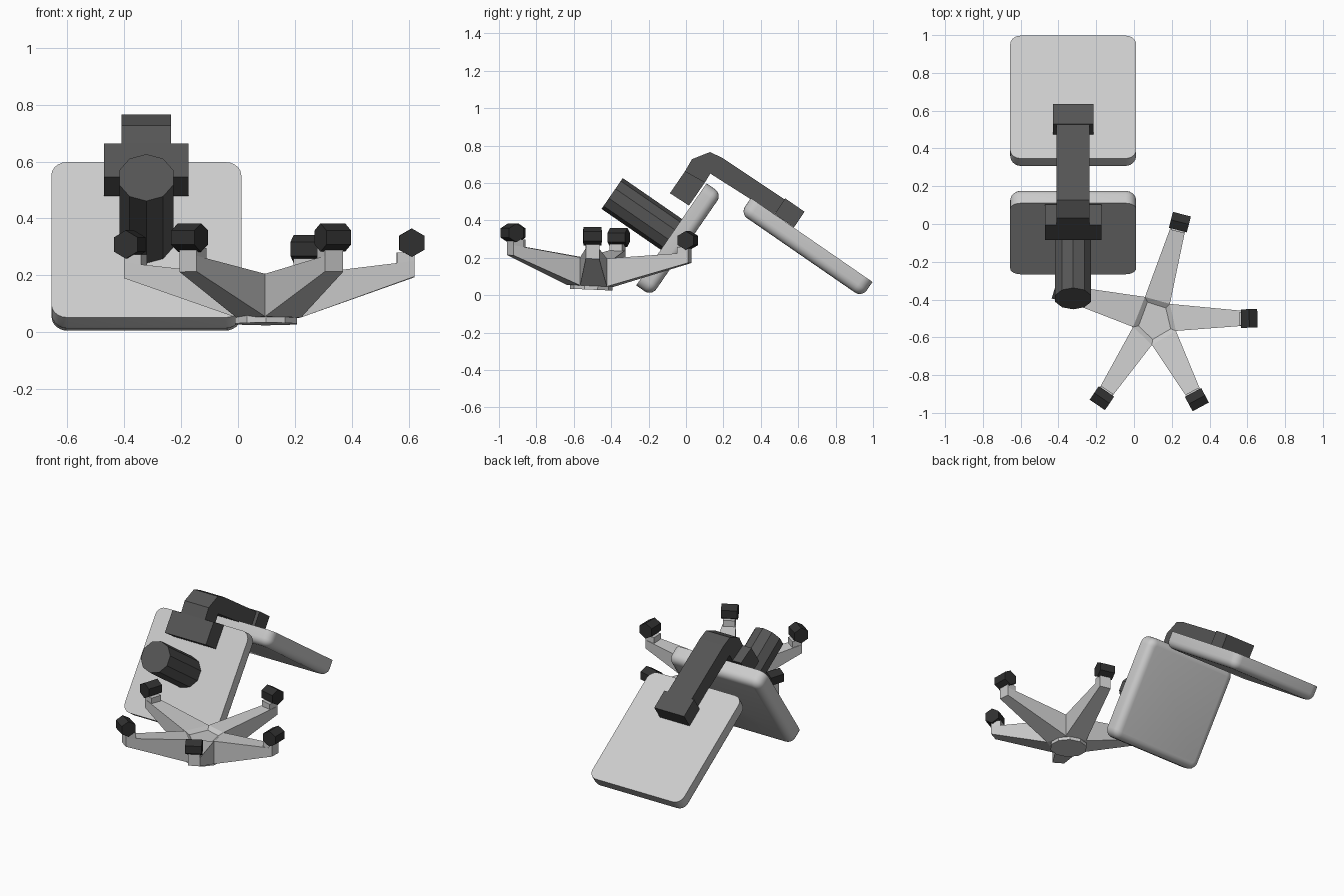
import bpy, bmesh, math
from mathutils import Vector, Matrix

if "Cube" in bpy.data.objects:
    bpy.data.objects.remove(bpy.data.objects["Cube"])

dark = bpy.data.materials.new("dark_plastic")
dark.diffuse_color = (0.09, 0.09, 0.09, 1)
dark.use_nodes = True
dark.node_tree.nodes["Principled BSDF"].inputs["Base Color"].default_value = dark.diffuse_color
black = bpy.data.materials.new("black_rubber")
black.diffuse_color = (0.03, 0.03, 0.03, 1)
black.use_nodes = True
black.node_tree.nodes["Principled BSDF"].inputs["Base Color"].default_value = black.diffuse_color

CX = -0.322                      # centre line of seat, back and bracket
TILT = math.radians(34.6)
N = Vector((0, -math.sin(math.radians(55.4)), math.cos(math.radians(55.4))))


def finish(name, bm, mat=None):
    bmesh.ops.recalc_face_normals(bm, faces=bm.faces)
    me = bpy.data.meshes.new(name)
    bm.to_mesh(me)
    bm.free()
    ob = bpy.data.objects.new(name, me)
    bpy.context.collection.objects.link(ob)
    if mat:
        me.materials.append(mat)
    return ob


def cushion(name, centre, length, angle, width=0.667, thick=0.1):
    """Slab with a crisp mounting face (local z = 0) and a rounded far side."""
    bm = bmesh.new()
    bmesh.ops.create_cube(bm, size=1)
    bmesh.ops.translate(bm, verts=bm.verts, vec=(0, 0, -0.5))
    bmesh.ops.scale(bm, verts=bm.verts, vec=(width, length, thick))
    upright = [e for e in bm.edges if abs(e.verts[0].co.z - e.verts[1].co.z) > 0.01]
    bmesh.ops.bevel(bm, geom=upright, offset=0.055, segments=5, profile=0.5, affect='EDGES')
    rim = [e for e in bm.edges if all(v.co.z < -thick + 1e-4 for v in e.verts)]
    bmesh.ops.bevel(bm, geom=rim, offset=0.045, segments=5, profile=0.5, affect='EDGES')
    bm.transform(Matrix.Translation(centre) @ Matrix.Rotation(angle, 4, 'X'))
    ob = finish(name, bm)
    bpy.ops.object.select_all(action='DESELECT')
    bpy.context.view_layer.objects.active = ob
    ob.select_set(True)
    bpy.ops.object.shade_smooth_by_angle(angle=math.radians(35))


def extrude_x(name, profile, half, mat):
    """Extrude a (y, z) profile sideways about the centre line."""
    bm = bmesh.new()
    a, b = [[bm.verts.new((CX + s * half, y, z)) for y, z in profile] for s in (-1, 1)]
    bm.faces.new(a)
    bm.faces.new(b[::-1])
    n = len(profile)
    for i in range(n):
        j = (i + 1) % n
        bm.faces.new((a[i], a[j], b[j], b[i]))
    finish(name, bm, mat)


# Seat and back
cushion("back_cushion", (CX, 0.672, 0.295), 0.79, -TILT)
cushion("seat_cushion", (CX, -0.078, 0.325), 0.663, math.pi / 2 - TILT)

# Bracket joining seat and back
extrude_x("bracket_arm", [(-0.005, 0.663), (0.032, 0.727), (0.128, 0.765), (0.193, 0.735),
                          (0.53, 0.51), (0.472, 0.433), (0.13, 0.65), (0.102, 0.604)], 0.087, dark)
extrude_x("bracket_seat_mount", [(-0.086, 0.545), (0.016, 0.479), (0.102, 0.604), (-0.005, 0.663)], 0.149, dark)
extrude_x("bracket_back_mount", [(0.53, 0.518), (0.634, 0.446), (0.577, 0.362), (0.473, 0.433)], 0.108, dark)

# Ten-sided gas column standing off the seat
bm = bmesh.new()
L = 0.385
bmesh.ops.create_cone(bm, cap_ends=True, segments=10, radius1=0.1, radius2=0.1, depth=L)
for k in (-1, 1):
    bmesh.ops.bisect_plane(bm, geom=bm.verts[:] + bm.edges[:] + bm.faces[:],
                           plane_co=(0, 0, k * L / 6), plane_no=(0, 0, 1))
bm.transform(Matrix.Translation(Vector((CX, -0.078, 0.325)) + N * L / 2)
             @ Matrix.Rotation(math.pi / 2 - TILT, 4, 'X'))
finish("gas_column", bm, dark)

# Upturned five-star base: caster centres and the notches between the legs
HUB = Vector((0.108, -0.51))
wheels = [(0.243, 0.01), (-0.38, -0.36), (-0.17, -0.922), (0.333, -0.93), (0.61, -0.50)]
notches = [(0.19, -0.423), (0.058, -0.386), (-0.005, -0.545), (0.095, -0.64), (0.222, -0.566)]


def lift(p, z):
    """Height on the slightly tilted base."""
    return Vector((p[0], p[1], z - 0.043 * (p[1] + 0.51)))


bm = bmesh.new()
top_n = [bm.verts.new(lift(p, 0.20)) for p in notches]
bot_n = [bm.verts.new(lift(p, 0.05)) for p in notches]
for i, w in enumerate(wheels):
    u = (Vector(w) - HUB).normalized()
    t = Vector((-u.y, u.x))
    tip = Vector(w) + u * 0.01
    r, l = tip - t * 0.036, tip + t * 0.036
    tr, tl, br, bl = [bm.verts.new(lift(p, z)) for p, z in ((r, 0.25), (l, 0.25), (r, 0.195), (l, 0.195))]
    j = (i + 1) % 5
    a, b, c, d = top_n[i], top_n[j], bot_n[i], bot_n[j]
    for f in ((a, tr, tl, b), (c, d, bl, br), (a, c, br, tr), (b, tl, bl, d), (tr, br, bl, tl)):
        bm.faces.new(f)

    # Caster stem and six-sided wheel
    turn = Matrix.Rotation(math.atan2(u.y, u.x), 4, 'Z')
    sm = bmesh.new()
    bmesh.ops.create_cube(sm, size=1)
    bmesh.ops.scale(sm, verts=sm.verts, vec=(0.062, 0.072, 0.06))
    sm.transform(Matrix.Translation(lift(tip - u * 0.031, 0.25)) @ turn)
    finish(f"caster_stem_{i + 1}", sm)
    wm = bmesh.new()
    bmesh.ops.create_cone(wm, cap_ends=True, segments=6, radius1=0.05, radius2=0.05, depth=0.098)
    wm.transform(Matrix.Translation(lift(w, 0.315)) @ turn @ Matrix.Rotation(math.pi / 2, 4, 'X')
                 @ Matrix.Rotation(math.pi / 6, 4, 'Z'))
    # put a corner of the hexagon at the top
    if max(v.co.z for v in wm.verts) < lift(w, 0.315).z + 0.045:
        c0 = lift(w, 0.315)
        bmesh.ops.rotate(wm, verts=wm.verts, cent=c0, matrix=Matrix.Rotation(math.pi / 6, 3, (-u.y, u.x, 0)))
    finish(f"caster_wheel_{i + 1}", wm, black)
socket = bm.faces.new(top_n)
bm.faces.new(bot_n[::-1])
bmesh.ops.recalc_face_normals(bm, faces=bm.faces)
bmesh.ops.inset_individual(bm, faces=[socket], thickness=0.03, depth=-0.02)
finish("star_base", bm)

# Hub plate under the star
bm = bmesh.new()
bmesh.ops.create_cone(bm, cap_ends=True, segments=10, radius1=0.114, radius2=0.114, depth=0.025)
bm.transform(Matrix.Translation((0.098, -0.507, 0.042)) @ Matrix.Rotation(-0.043, 4, 'X'))
finish("hub_plate", bm)
